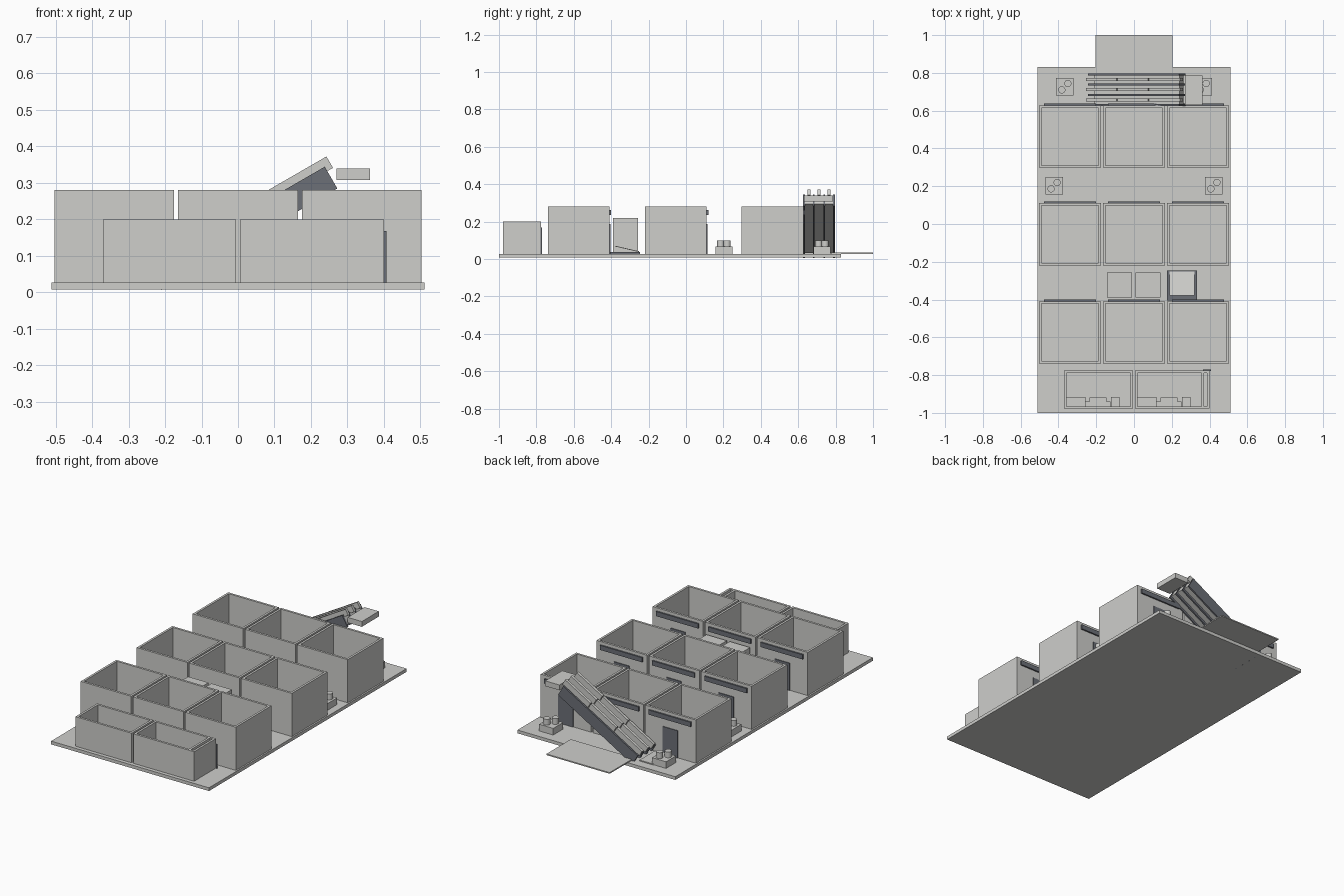
import bpy, bmesh, math
from mathutils import Matrix, Vector

if "Cube" in bpy.data.objects:
    bpy.data.objects.remove(bpy.data.objects["Cube"])


def material(name, rgb):
    m = bpy.data.materials.new(name)
    m.diffuse_color = (*rgb, 1)
    m.use_nodes = True
    m.node_tree.nodes["Principled BSDF"].inputs["Base Color"].default_value = m.diffuse_color
    return m


LIGHT = material("light_grey", (0.62, 0.62, 0.60))
DARK = material("dark_slate", (0.15, 0.16, 0.185))
FLOOR = 0.027


def finish(name, bm, mat):
    bmesh.ops.recalc_face_normals(bm, faces=bm.faces)
    me = bpy.data.meshes.new(name)
    bm.to_mesh(me)
    bm.free()
    me.materials.append(mat)
    ob = bpy.data.objects.new(name, me)
    bpy.context.collection.objects.link(ob)
    return ob


def box(name, x, y, z, mat=LIGHT, pre=None):
    """Box from (min, max) ranges, optionally moved by a matrix."""
    bm = bmesh.new()
    bmesh.ops.create_cube(bm, size=1)
    for v in bm.verts:
        v.co = Vector([(r[0] + r[1]) / 2 + c * (r[1] - r[0])
                       for c, r in zip(v.co, (x, y, z))])
    if pre:
        bm.transform(pre)
    return finish(name, bm, mat)


def room(name, x, y, top, t=0.013):
    """Open-topped room: a rectangular ring of walls."""
    bm = bmesh.new()

    def ring(inset, z):
        a, b, c, d = x[0] + inset, x[1] - inset, y[0] + inset, y[1] - inset
        return [bm.verts.new(p) for p in ((a, c, z), (b, c, z), (b, d, z), (a, d, z))]
    loops = [ring(0, FLOOR), ring(0, top), ring(t, top), ring(t, FLOOR)]
    for k in range(4):
        p, q = loops[k], loops[(k + 1) % 4]
        for i in range(4):
            j = (i + 1) % 4
            bm.faces.new((p[i], p[j], q[j], q[i]))
    return finish(name, bm, LIGHT)


def cylinder(name, x, y, z, r):
    bm = bmesh.new()
    bmesh.ops.create_cone(bm, cap_ends=True, segments=20, radius1=r, radius2=r,
                          depth=z[1] - z[0])
    bm.transform(Matrix.Translation((x, y, (z[0] + z[1]) / 2)))
    ob = finish(name, bm, LIGHT)
    bpy.context.view_layer.objects.active = ob
    ob.select_set(True)
    bpy.ops.object.shade_smooth_by_angle(angle=math.radians(35))
    ob.select_set(False)


# ground slab and entrance plate
box("floor_slab", (-0.512, 0.512), (-1, 0.83), (0.008, FLOOR))
box("entrance_plate", (-0.205, 0.205), (0.775, 1.0), (FLOOR, 0.034))

# nine shops, each with a door and a sign strip on the back-facing wall
for row, back in enumerate((0.628, 0.11, -0.409)):
    for col, cx in enumerate((-0.339, 0, 0.339)):
        tag = f"{row}_{col}"
        room("shop_walls_" + tag, (cx - 0.164, cx + 0.164), (back - 0.33, back), 0.28)
        box("shop_door_" + tag, (cx - 0.048, cx + 0.048), (back, back + 0.004),
            (FLOOR, 0.187), DARK)
        box("shop_sign_" + tag, (cx - 0.137, cx + 0.137), (back, back + 0.009),
            (0.235, 0.262), DARK)

# washrooms with fixtures along the front wall
for k, dx in enumerate((0, 0.376)):
    room(f"washroom_walls_{k}", (-0.37 + dx, -0.006 + dx), (-0.978, -0.775), 0.2)
    for n, (a, b, d, h) in enumerate(((-0.357, -0.311, 0.05, 0.08), (-0.309, -0.258, 0.05, 0.08),
                                      (-0.256, -0.124, 0.026, 0.06), (-0.122, -0.077, 0.05, 0.08))):
        box(f"washroom_fixture_{k}_{n}", (a + dx, b + dx), (-0.965, -0.965 + d), (FLOOR, h))
    box(f"washroom_basin_{k}", (-0.235 + dx, -0.145 + dx), (-0.965, -0.918), (0.045, 0.055))

# narrow side corridor beside the right washroom
box("corridor_outer_wall", (0.387, 0.4), (-0.978, -0.775), (FLOOR, 0.2))
box("corridor_front_wall", (0.37, 0.387), (-0.978, -0.965), (FLOOR, 0.2))
box("corridor_rear_wall", (0.37, 0.387), (-0.788, -0.775), (FLOOR, 0.2))
box("corridor_door", (0.365, 0.407), (-0.777, -0.771), (FLOOR, 0.168), DARK)

# two lift shafts
for k, x0 in enumerate((-0.143, 0.008)):
    box(f"lift_shaft_{k}", (x0, x0 + 0.132), (-0.39, -0.257), (FLOOR, 0.22))

# sloped panel on a dark base
box("ramp_base", (0.174, 0.334), (-0.405, -0.245), (FLOOR, 0.037), DARK)
tilt = Matrix.Translation((0.254, -0.315, 0.054)) @ Matrix.Rotation(math.radians(-13), 4, 'X')
box("ramp_panel", (-0.067, 0.067), (-0.066, 0.066), (-0.002, 0.002), LIGHT, tilt)

# planter blocks with two round pots each
for k, (px, py) in enumerate(((-0.423, 0.203), (0.423, 0.203), (-0.366, 0.727), (0.366, 0.727))):
    box(f"planter_block_{k}", (px - 0.046, px + 0.046), (py - 0.046, py + 0.046), (FLOOR, 0.066))
    for s in (-1, 1):
        cylinder(f"planter_pot_{k}_{s}", px + s * 0.016, py + s * 0.017, (0.066, 0.1), 0.019)

# escalator: inclined dark side plates, light lanes and a rail along each lane
incline = Matrix.Translation((0.014, 0, 0.175)) @ Matrix.Rotation(math.radians(-30), 4, 'Y')
L, T = 0.2785, 0.0345
sides = (0.630, 0.683, 0.739, 0.792)
for k, y in enumerate(sides):
    box(f"escalator_side_{k}", (-L, L), (y - 0.005, y + 0.005), (-T, T), DARK, incline)
for k in range(3):
    a, b = sides[k] + 0.005, sides[k + 1] - 0.005
    m = (a + b) / 2
    box(f"escalator_lane_{k}", (-L + 0.03, L - 0.004), (a, b), (-0.022, T - 0.012), LIGHT, incline)
    # rail in three stretches
    step = (2 * L + 0.022) / 3
    for n in range(3):
        s = -L + n * step
        box(f"escalator_rail_{k}_{n}", (s, s + step - 0.004), (m - 0.008, m + 0.008),
            (T - 0.014, T + 0.022), LIGHT, incline)

# landings at both ends of the escalator
box("upper_landing", (0.27, 0.362), (0.63, 0.787), (0.308, 0.339))
box("lower_landing", (-0.335, -0.243), (0.637, 0.777), (0.02, 0.033))
